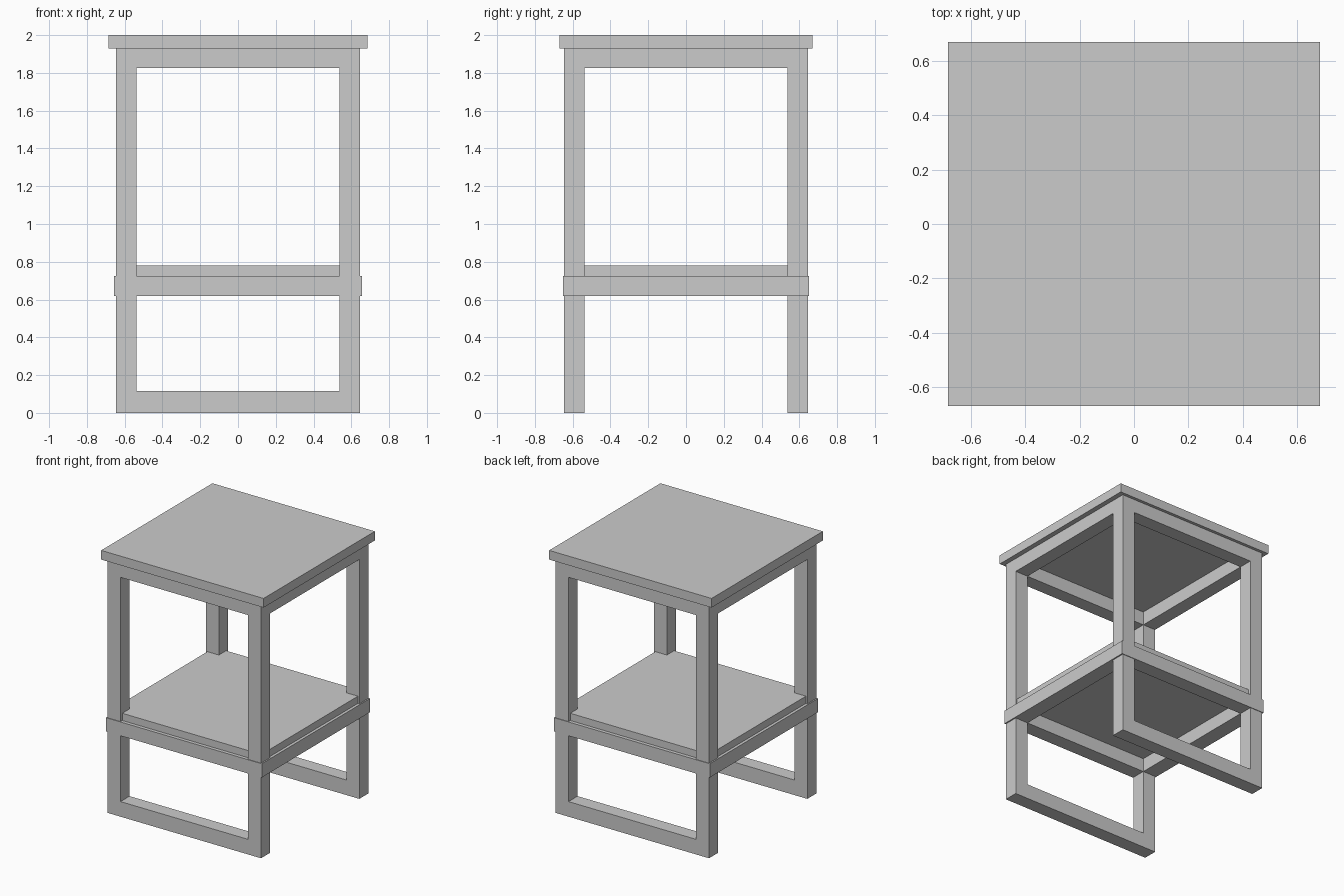
import bpy

if "Cube" in bpy.data.objects:
    bpy.data.objects.remove(bpy.data.objects["Cube"])


def box(name, x, y, z):
    """Axis-aligned box from (min, max) ranges."""
    bpy.ops.mesh.primitive_cube_add(
        size=1, location=[(a + b) / 2 for a, b in (x, y, z)])
    ob = bpy.context.object
    ob.name = name
    ob.scale = [b - a for a, b in (x, y, z)]
    bpy.ops.object.transform_apply(location=False, rotation=False, scale=True)
    return ob


def span(sign, inner, outer):
    return tuple(sorted((sign * inner, sign * outer)))


IN, OUT = 0.538, 0.647      # inner and outer faces of the leg frame
RING_X, RING_Y = 0.657, 0.652  # outer faces of the shelf rails

# Table top and shelf board
box("table_top", (-0.685, 0.685), (-0.67, 0.67), (1.93, 2.0))
box("shelf_board", (-0.635, 0.635), (-0.625, 0.625), (0.725, 0.78))

for sy, fb in ((-1, "front"), (1, "back")):
    # Legs
    for sx, lr in ((-1, "left"), (1, "right")):
        box(f"{fb}_{lr}_leg", span(sx, IN, OUT), span(sy, IN, OUT), (0, 1.93))
    # Apron, shelf rail and foot rail along x
    box(f"{fb}_apron", (-IN, IN), span(sy, IN, OUT), (1.825, 1.93))
    box(f"{fb}_shelf_rail", (-RING_X, RING_X), span(sy, IN, RING_Y), (0.62, 0.725))
    box(f"{fb}_foot_rail", (-IN, IN), span(sy, IN, OUT), (0, 0.115))

# Side aprons and side shelf rails along y
for sx, lr in ((-1, "left"), (1, "right")):
    box(f"{lr}_apron", span(sx, IN, OUT), (-IN, IN), (1.825, 1.93))
    box(f"{lr}_shelf_rail", span(sx, IN, RING_X), (-IN, IN), (0.62, 0.725))
